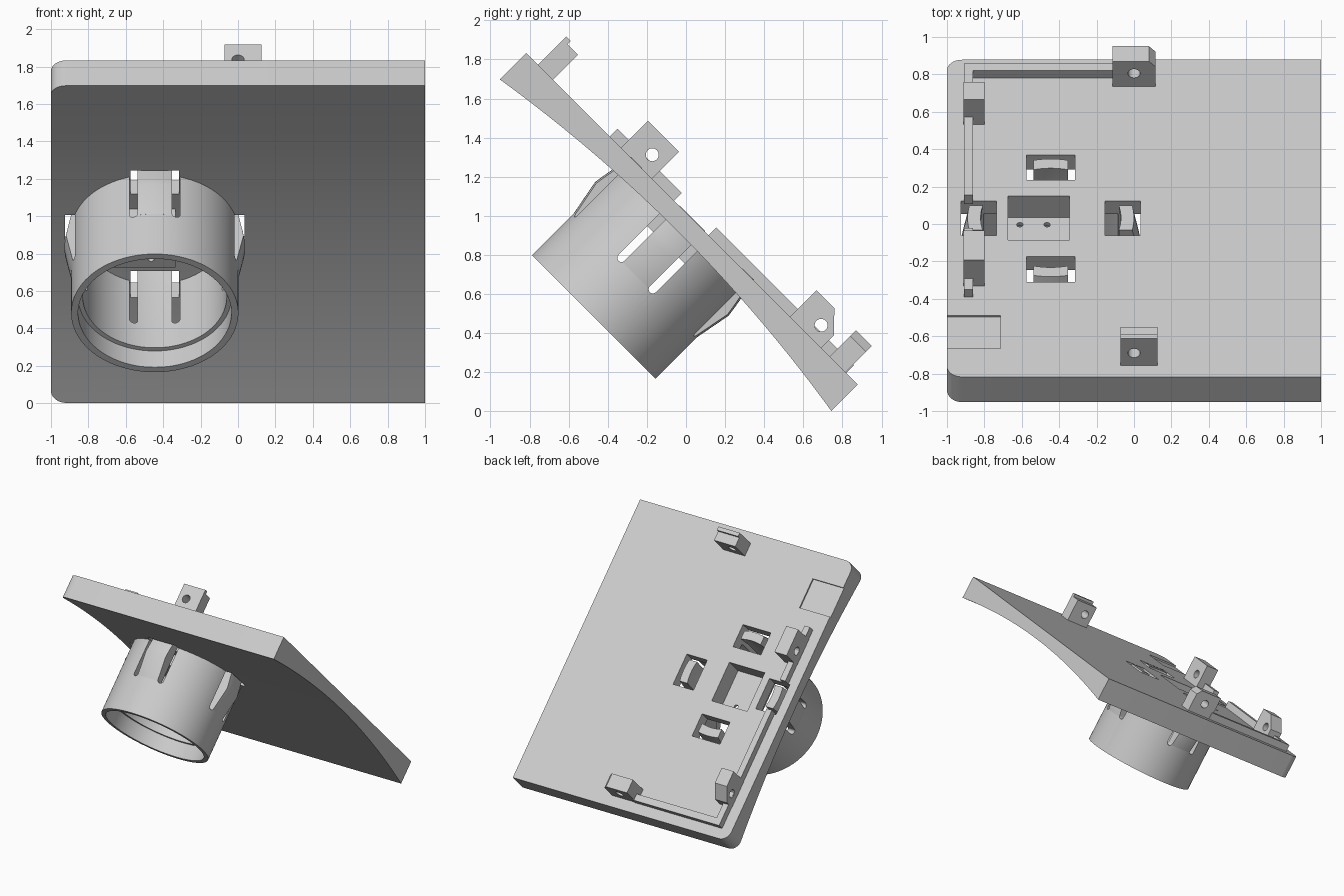
import bpy, bmesh, math
from mathutils import Matrix

if "Cube" in bpy.data.objects:
    bpy.data.objects.remove(bpy.data.objects["Cube"])

S = math.sqrt(0.5)
# Panel coordinates (x across, v up the slope, w out of the back) to world
TILT = Matrix(((1, 0, 0, 0), (0, -S, S, 0), (0, S, S, 0), (0, 0, 0, 1)))
CX, CV = -0.445, 0.675          # socket axis
BACK = 0.718                    # back face of the panel

gray = bpy.data.materials.new("light_gray")
gray.diffuse_color = (0.6, 0.6, 0.6, 1)
gray.use_nodes = True
gray.node_tree.nodes["Principled BSDF"].inputs["Base Color"].default_value = gray.diffuse_color


def finish(name, bm):
    bm.transform(TILT)
    bmesh.ops.recalc_face_normals(bm, faces=bm.faces)
    me = bpy.data.meshes.new(name)
    bm.to_mesh(me)
    bm.free()
    me.materials.append(gray)
    ob = bpy.data.objects.new(name, me)
    bpy.context.collection.objects.link(ob)
    return ob


def prism(name, pts, lo, hi, axis):
    """Extrude a 2D outline along x, v or w (axis 0, 1, 2)."""
    bm = bmesh.new()

    def put(p, t):
        c = list(p)
        c.insert(axis, t)
        return bm.verts.new(c)
    a = [put(p, lo) for p in pts]
    b = [put(p, hi) for p in pts]
    bm.faces.new(a)
    bm.faces.new(b)
    n = len(pts)
    for i in range(n):
        j = (i + 1) % n
        bm.faces.new((a[i], a[j], b[j], b[i]))
    return finish(name, bm)


def box(name, x0, x1, v0, v1, w0, w1):
    return prism(name, [(x0, v0), (x1, v0), (x1, v1), (x0, v1)], w0, w1, 2)


def rod(name, c, r, lo, hi, axis, n=24):
    pts = [(c[0] + r * math.cos(2 * math.pi * i / n),
            c[1] + r * math.sin(2 * math.pi * i / n)) for i in range(n)]
    return prism(name, pts, lo, hi, axis)


def activate(ob):
    bpy.ops.object.select_all(action='DESELECT')
    ob.select_set(True)
    bpy.context.view_layer.objects.active = ob


def combine(ob, others, op='DIFFERENCE'):
    for o in others:
        m = ob.modifiers.new("bool", 'BOOLEAN')
        m.operation, m.solver, m.object = op, 'EXACT', o
        activate(ob)
        bpy.ops.object.modifier_apply(modifier=m.name)
        bpy.data.objects.remove(o)


def smooth(ob):
    activate(ob)
    bpy.ops.object.shade_smooth_by_angle(angle=math.radians(30))


def side_box(k, r0, r1, t, w0, w1):
    """Box on side k of the socket, between two radii."""
    dx, dv = [(1, 0), (0, 1), (-1, 0), (0, -1)][k]
    xs = sorted((CX + dx * r0 - abs(dv) * t, CX + dx * r1 + abs(dv) * t))
    vs = sorted((CV + dv * r0 - abs(dx) * t, CV + dv * r1 + abs(dx) * t))
    if dv:
        xs = (CX - t, CX + t)
    if dx:
        vs = (CV - t, CV + t)
    return box("cutter", xs[0], xs[1], vs[0], vs[1], w0, w1)


# Panel: flat back, hollow curved front, two rounded corners
H = 1.199
N = 40
side = [(CV - H, BACK), (CV + H, BACK)]
for i in range(N + 1):
    d = H - 2 * H * i / N
    side.append((CV + d, 0.6215 - 0.0656 * d * d))
panel = prism("panel", side, -1, 1, 0)
R = 0.08
outline = [(1.1, CV - H - 0.1), (1.1, CV + H + 0.1), (-1 + R, CV + H + 0.1)]
arc = [math.pi / 2 * i / 8 for i in range(9)]
outline += [(-1 + R - R * math.sin(a), CV + H - R + R * math.cos(a)) for a in arc]
outline += [(-1 + R - R * math.cos(a), CV - H + R - R * math.sin(a)) for a in arc]
outline += [(-1 + R, CV - H - 0.1)]
combine(panel, [prism("trim", outline, 0, 1.2, 2)], 'INTERSECT')

# Pocket behind the socket, clip openings, shallow label recess
combine(panel, [box("pocket", -0.685, -0.335, 0.496, 0.848, 0.53, 0.66)], 'UNION')
combine(panel, [box("cutter", -0.675, -0.345, 0.506, 0.838, 0.555, 0.9),
                box("cutter", -1.1, -0.715, 1.41, 1.66, BACK - 0.013, 0.9)])
combine(panel, [side_box(k, 0.29, 0.48, 0.13, 0.4, 0.9) for k in range(4)])
combine(panel, [rod("cutter", (x, 0.56), 0.017, 0.4, 0.7, 2) for x in (-0.61, -0.465)])
smooth(panel)

# Socket tube with an inner step
prof = [(0.447, 0.007), (0.41, 0.007), (0.41, 0.13), (0.385, 0.13),
        (0.385, 0.63), (0.447, 0.63)]
bm = bmesh.new()
M = 96
rings = [[bm.verts.new((CX + r * math.cos(2 * math.pi * i / M),
                        CV + r * math.sin(2 * math.pi * i / M), w))
          for r, w in prof] for i in range(M)]
for i in range(M):
    a, b = rings[i], rings[(i + 1) % M]
    for j in range(6):
        k = (j + 1) % 6
        bm.faces.new((a[j], a[k], b[k], b[j]))
tube = finish("socket_tube", bm)
cuts = [side_box(k, 0.25, 0.6, 0.135, 0.32, 0.9) for k in range(4)]
for s in (-0.1135, 0.1135):
    for lo, hi in ((-0.6, -0.3), (0.3, 0.6)):
        cuts.append(rod("cutter", (CX + s, 0.322), 0.0215, CV + lo, CV + hi, 1))
        cuts.append(rod("cutter", (CV + s, 0.322), 0.0215, CX + lo, CX + hi, 0))
combine(tube, cuts)
smooth(tube)

# Four spring clips bulging out of the tube wall
clip_prof = [(0.447, 0.31), (0.483, 0.5), (0.476, 0.55), (0.445, 0.722),
             (0.375, 0.722), (0.385, 0.6), (0.385, 0.31)]
for k, label in enumerate(("right", "upper", "left", "lower")):
    bm = bmesh.new()
    c, s = round(math.cos(k * math.pi / 2)), round(math.sin(k * math.pi / 2))
    rows = []
    for i in range(9):
        t = 0.092 * (i / 4 - 1)
        row = []
        for r, w in clip_prof:
            q = math.sqrt(r * r - t * t)
            row.append(bm.verts.new((CX + c * q - s * t, CV + s * q + c * t, w)))
        rows.append(row)
    n = len(clip_prof)
    for a, b in zip(rows, rows[1:]):
        for j in range(n):
            m = (j + 1) % n
            bm.faces.new((a[j], a[m], b[m], b[j]))
    bm.faces.new(rows[0])
    bm.faces.new(rows[-1])
    smooth(finish(label + "_clip", bm))

# Locating ribs on the back
B = BACK - 0.012
box("long_rib", -0.91, -0.86, -0.44, 0.555, B, 0.775)
box("short_rib", -0.91, -0.86, 0.805, 1.27, B, 0.775)
box("bottom_rib", -0.87, -0.1, -0.44, -0.385, B, 0.775)

# Mounting lugs with screw holes
upper = prism("upper_side_lug", [(0.964, B), (1.188, B), (1.188, 0.914), (0.964, 0.914)],
              -0.912, -0.8, 0)
combine(upper, [rod("cutter", (1.05, 0.806), 0.033, -1, -0.7, 0)])
lower = prism("lower_side_lug", [(-0.033, B), (-0.033, 0.91), (-0.163, 0.91),
                                 (-0.26, 0.81), (-0.26, B)], -0.912, -0.8, 0)
combine(lower, [rod("cutter", (-0.177, 0.8), 0.033, -1, -0.7, 0)])
bottom = prism("bottom_lug", [(-0.115, B), (-0.115, 0.908), (0.08, 0.908),
                              (0.115, 0.867), (0.115, B)], -0.436, -0.322, 1)
combine(bottom, [rod("cutter", (0, 0.816), 0.033, -0.6, -0.2, 1)])
top = prism("top_lug", [(1.68, B), (1.68, 0.9), (1.757, 0.9), (1.757, 0.923),
                        (1.788, 0.923), (1.788, B)], -0.073, 0.125, 0)
combine(top, [rod("cutter", (0, 0.812), 0.033, 1.5, 1.9, 1)])
for ob in (upper, lower, bottom, top):
    smooth(ob)
